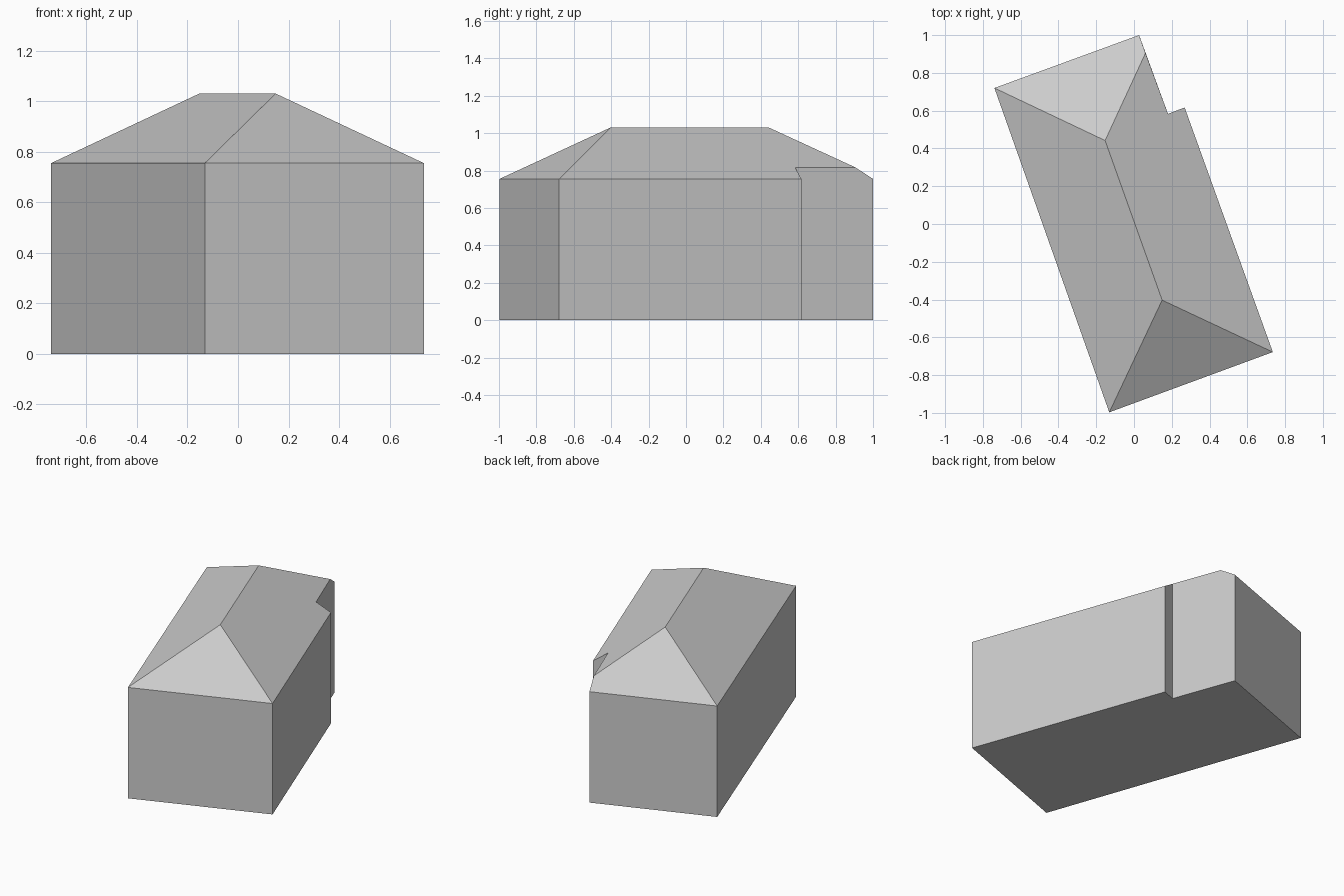
import bpy
import bmesh
from mathutils import Vector

cube = bpy.data.objects.get("Cube")
if cube:
    bpy.data.objects.remove(cube, do_unlink=True)

EAVE, STEP, RIDGE = 0.755, 0.817, 1.03

grey = bpy.data.materials.new("light grey")
grey.use_nodes = True
colour = (0.6, 0.6, 0.6, 1)
grey.diffuse_color = colour
bsdf = next(n for n in grey.node_tree.nodes if n.type == 'BSDF_PRINCIPLED')
bsdf.inputs["Base Color"].default_value = colour


def build(name, faces):
    """Make a flat-shaded object from corner loops, welding shared corners."""
    bm = bmesh.new()
    for loop in faces:
        bm.faces.new([bm.verts.new(p) for p in loop])
    bmesh.ops.remove_doubles(bm, verts=bm.verts, dist=0.0005)
    mesh = bpy.data.meshes.new(name)
    bm.to_mesh(mesh)
    bm.free()
    mesh.materials.append(grey)
    obj = bpy.data.objects.new(name, mesh)
    bpy.context.collection.objects.link(obj)
    return obj


def at(p, z):
    return Vector((p[0], p[1], z))


# Footprint corners, anticlockwise, with a notch at the back left corner
front_right, front_left = (-0.131, -0.997), (0.735, -0.678)
notch_outer, notch_inner = (0.268, 0.617), (0.18, 0.583)
back_left, back_right = (0.027, 1.0), (-0.739, 0.72)
corners = [front_right, front_left, notch_outer, notch_inner, back_left, back_right]
hip_cut = (0.061, 0.905)

# Eave points, ridge ends and the raised edge along the notch
fr, fl, no, bl, br = (at(p, EAVE) for p in
                      (front_right, front_left, notch_outer, back_left, back_right))
ni, hc = at(notch_inner, STEP), at(hip_cut, STEP)
ridge_front, ridge_back = at((0.149, -0.403), RIDGE), at((-0.153, 0.442), RIDGE)

# Walls follow the roof edge; the notch wall has an extra top point
tops = [fr, fl, no, ni, bl, br]
walls = [[at(p, 0) for p in reversed(corners)]]
for i, p in enumerate(corners):
    j = (i + 1) % len(corners)
    extra = [hc] if p == notch_inner else []
    walls.append([at(p, 0), at(corners[j], 0), tops[j]] + extra + [tops[i]])
build("walls", walls)

# Hipped roof
build("roof", [
    [fr, fl, ridge_front],
    [fl, no, ni, hc, ridge_back, ridge_front],
    [hc, bl, br, ridge_back],
    [br, fr, ridge_front, ridge_back],
])
